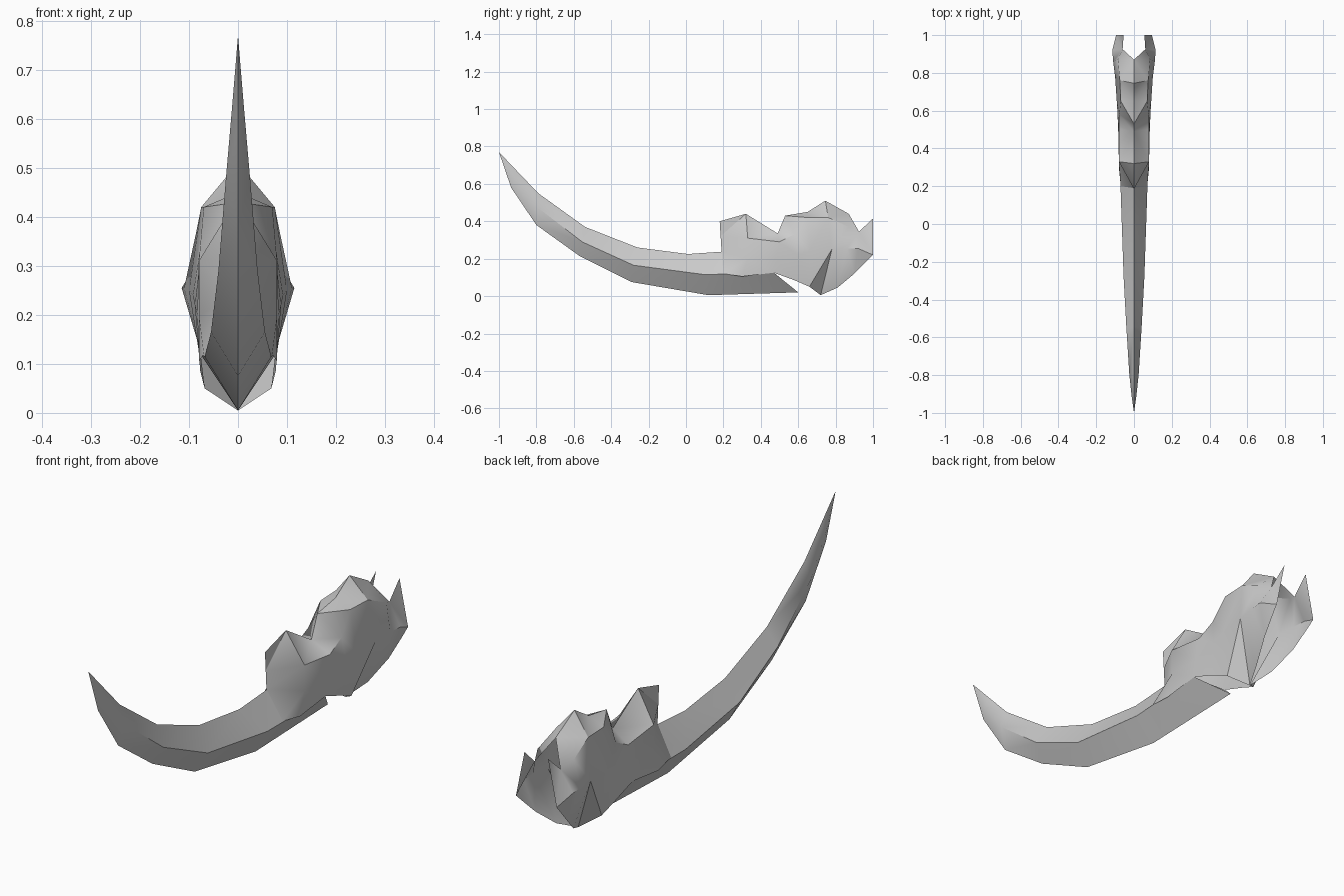
import bpy, bmesh, math

cube = bpy.data.objects.get("Cube")
if cube:
    bpy.data.objects.remove(cube)

grey = bpy.data.materials.new("horn_grey")
grey.use_nodes = True
colour = (0.6, 0.6, 0.6, 1)
grey.diffuse_color = colour
grey.node_tree.nodes["Principled BSDF"].inputs["Base Color"].default_value = colour


def loft_half(name, sections):
    """Skin one side through the sections, then mirror it across x."""
    bm = bmesh.new()
    rows = [[bm.verts.new(p) for p in s] for s in sections]
    for a, b in zip(rows, rows[1:]):
        for i in range(len(a) - 1):
            bm.faces.new((a[i], a[i + 1], b[i + 1], b[i]))
    bmesh.ops.remove_doubles(bm, verts=bm.verts, dist=0.0005)
    bmesh.ops.triangulate(bm, faces=bm.faces)
    bmesh.ops.recalc_face_normals(bm, faces=bm.faces)
    # the skin must face outwards, to +x
    if sum(f.normal.x * f.calc_area() for f in bm.faces) < 0:
        bmesh.ops.reverse_faces(bm, faces=bm.faces)
    mesh = bpy.data.meshes.new(name)
    bm.to_mesh(mesh)
    bm.free()
    mesh.materials.append(grey)
    ob = bpy.data.objects.new(name, mesh)
    bpy.context.collection.objects.link(ob)
    mirror = ob.modifiers.new("mirror", 'MIRROR')
    mirror.use_clip = True
    bpy.ops.object.select_all(action='DESELECT')
    ob.select_set(True)
    bpy.context.view_layer.objects.active = ob
    bpy.ops.object.modifier_apply(modifier="mirror")
    bpy.ops.object.shade_smooth_by_angle(angle=math.radians(40))
    return ob


# curved blade: top ridge, side ridge and bottom ridge from tip to root
blade = [
    [(-1, .77), (0, -1, .77), (-1, .77)],
    [(-.9, .665), (.012, -.915, .625), (-.935, .58)],
    [(-.79, .55), (.025, -.795, .475), (-.80, .38)],
    [(-.54, .37), (.04, -.555, .29), (-.57, .215)],
    [(-.26, .26), (.055, -.28, .165), (-.29, .075)],
    [(.01, .225), (.068, .1, .115), (.12, .005)],
    [(.3, .245), (.08, .47, .125), (.6, .02)],
]
loft_half("claw_blade", [[(0, *t), s, (0, *b)] for t, s, b in blade])

# crested collar and hollow socket: ridge, shoulder, waist and lower edge
socket = [
    [(0, .18, .40), (0, .185, .32), (0, .19, .24), (.07, .2, .12)],
    [(0, .32, .44), (.08, .33, .31), (.08, .33, .2), (.08, .3, .105)],
    [(0, .49, .335), (.08, .5, .29), (.083, .48, .2), (.08, .47, .125)],
    [(0, .53, .43), (.078, .58, .33), (.088, .6, .22), (.077, .58, .085)],
    [(0, .65, .45), (.07, .65, .42), (.092, .66, .24), (.068, .66, .05)],
    [(0, .745, .51), (.075, .76, .42), (.1, .78, .25), (0, .72, .005)],
    [(0, .87, .44), (.085, .87, .37), (.11, .86, .255), (.04, .81, .045)],
    [(.06, .925, .345), (.06, .925, .345), (.115, .92, .255), (.075, .9, .12)],
    [(.055, 1, .415), (.055, 1, .415), (.095, 1, .22), (.09, .97, .19)],
]
loft_half("claw_socket", socket)
